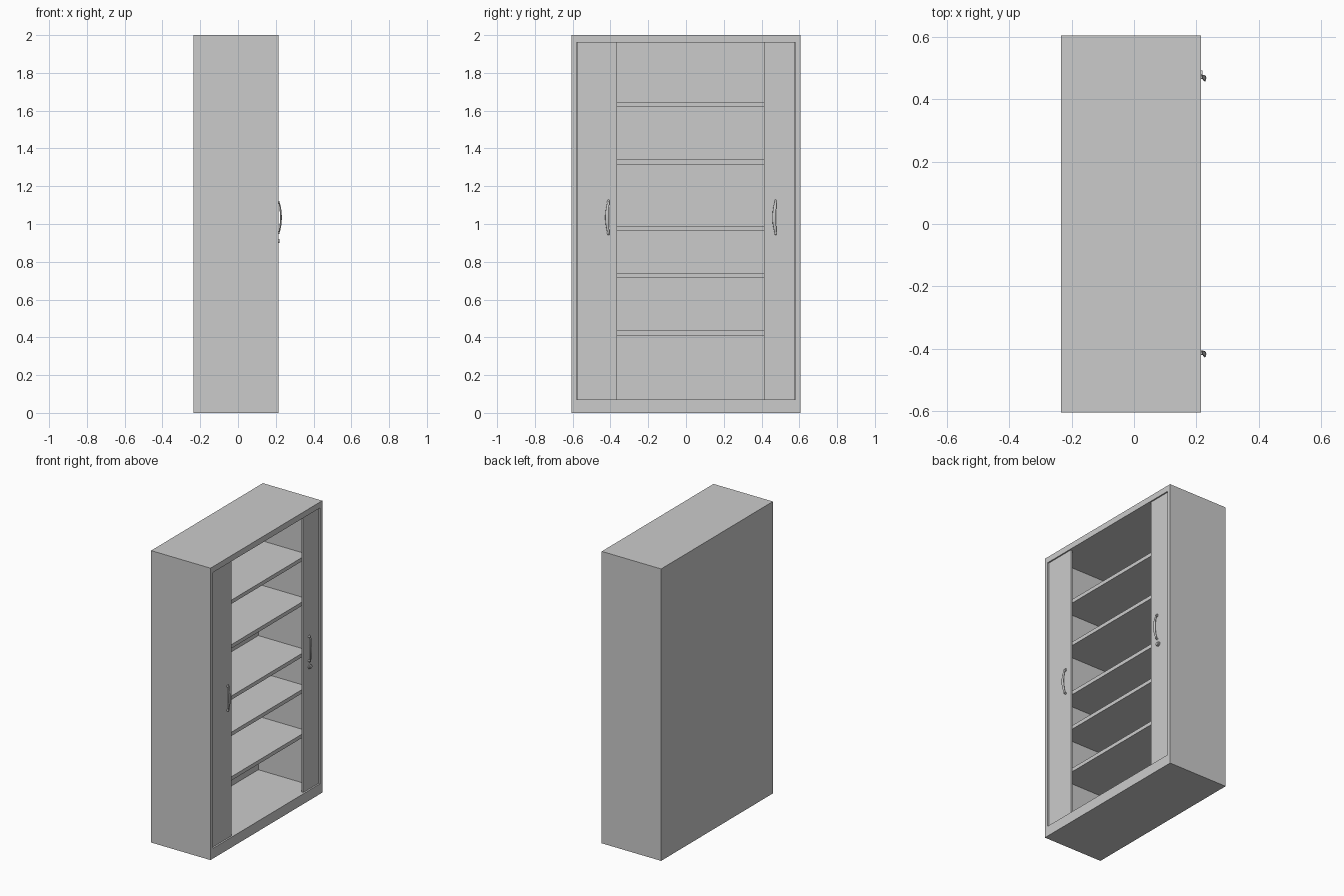
import bpy, math

if "Cube" in bpy.data.objects:
    bpy.data.objects.remove(bpy.data.objects["Cube"])

FRONT, BACK = 0.215, -0.235      # carcass depth
HALF, TOP = 0.605, 2.0           # carcass half width and height
FLOOR_Z, CEIL_Z = 0.07, 1.96     # opening
LIP, WALL = 0.58, 0.53           # outer panel inner face, inner wall face
BACK_IN = BACK + 0.018


def box(name, x, y, z):
    bpy.ops.mesh.primitive_cube_add(
        size=1, location=[(a + b) / 2 for a, b in (x, y, z)])
    ob = bpy.context.object
    ob.name = name
    ob.scale = [b - a for a, b in (x, y, z)]
    bpy.ops.object.transform_apply(location=False, rotation=False, scale=True)
    return ob


def cylinder(name, radius, x0, x1, y, z):
    bpy.ops.mesh.primitive_cylinder_add(
        vertices=32, radius=radius, depth=x1 - x0,
        location=((x0 + x1) / 2, y, z), rotation=(0, math.pi / 2, 0))
    ob = bpy.context.object
    ob.name = name
    bpy.ops.object.shade_smooth_by_angle()
    return ob


# Carcass
box("base", (BACK, FRONT), (-HALF, HALF), (0, FLOOR_Z))
box("top", (BACK, FRONT), (-HALF, HALF), (CEIL_Z, TOP))
box("back_panel", (BACK, BACK_IN), (-HALF, HALF), (FLOOR_Z, CEIL_Z))
for side, s in (("left", -1), ("right", 1)):
    box(side + "_side", (BACK_IN, FRONT), sorted((s * LIP, s * HALF)),
        (FLOOR_Z, CEIL_Z))
    # inner wall hiding the pocket the shutter slides into
    box(side + "_inner_wall", (BACK_IN, 0.16),
        sorted((s * WALL, s * (WALL + 0.012))), (FLOOR_Z, CEIL_Z))

# Shelves
for i, z in enumerate((0.41, 0.715, 0.963, 1.315, 1.62)):
    box(f"shelf_{i + 1}", (BACK_IN, 0.155), (-WALL, WALL), (z, z + 0.026))

# Sliding shutters, partly open
DOOR_X = 0.206
box("left_shutter", (DOOR_X - 0.014, DOOR_X), (-0.577, -0.365), (FLOOR_Z + 0.002, CEIL_Z))
box("right_shutter", (DOOR_X - 0.014, DOOR_X), (0.412, 0.577), (FLOOR_Z + 0.002, CEIL_Z))


# Bowed handles, thin at the ends and wide in the middle
def handle(name, y, z0=0.945, z1=1.125, n=20):
    curve = bpy.data.curves.new(name, "CURVE")
    curve.dimensions = "3D"
    curve.bevel_depth = 0.01
    curve.bevel_resolution = 3
    curve.use_fill_caps = True
    spline = curve.splines.new("POLY")
    spline.points.add(n)
    for i, p in enumerate(spline.points):
        t = i / n
        bow = math.sin(math.pi * t)
        # x and radius are flattened by the object scale below
        p.co = (0.036 * bow ** 0.5, -0.008 * bow + 0.004, z0 + (z1 - z0) * t, 1)
        p.radius = 0.5 + 0.5 * bow
    ob = bpy.data.objects.new(name, curve)
    bpy.context.collection.objects.link(ob)
    ob.location = (DOOR_X + 0.003, y, 0)
    ob.scale = (0.5, 1, 1)
    bpy.ops.object.select_all(action="DESELECT")
    ob.select_set(True)
    bpy.context.view_layer.objects.active = ob
    bpy.ops.object.convert(target="MESH")
    bpy.ops.object.shade_smooth_by_angle()
    # feet
    for tag, z in (("lower", z0 + 0.008), ("upper", z1 - 0.008)):
        cylinder(f"{name}_{tag}_foot", 0.006, DOOR_X - 0.002, DOOR_X + 0.014, y, z)


handle("left_handle", -0.414)
handle("right_handle", 0.471)

# Lock
cylinder("lock_collar", 0.016, DOOR_X - 0.002, 0.212, 0.481, 0.91)
cylinder("lock_barrel", 0.011, DOOR_X, 0.219, 0.481, 0.91)
